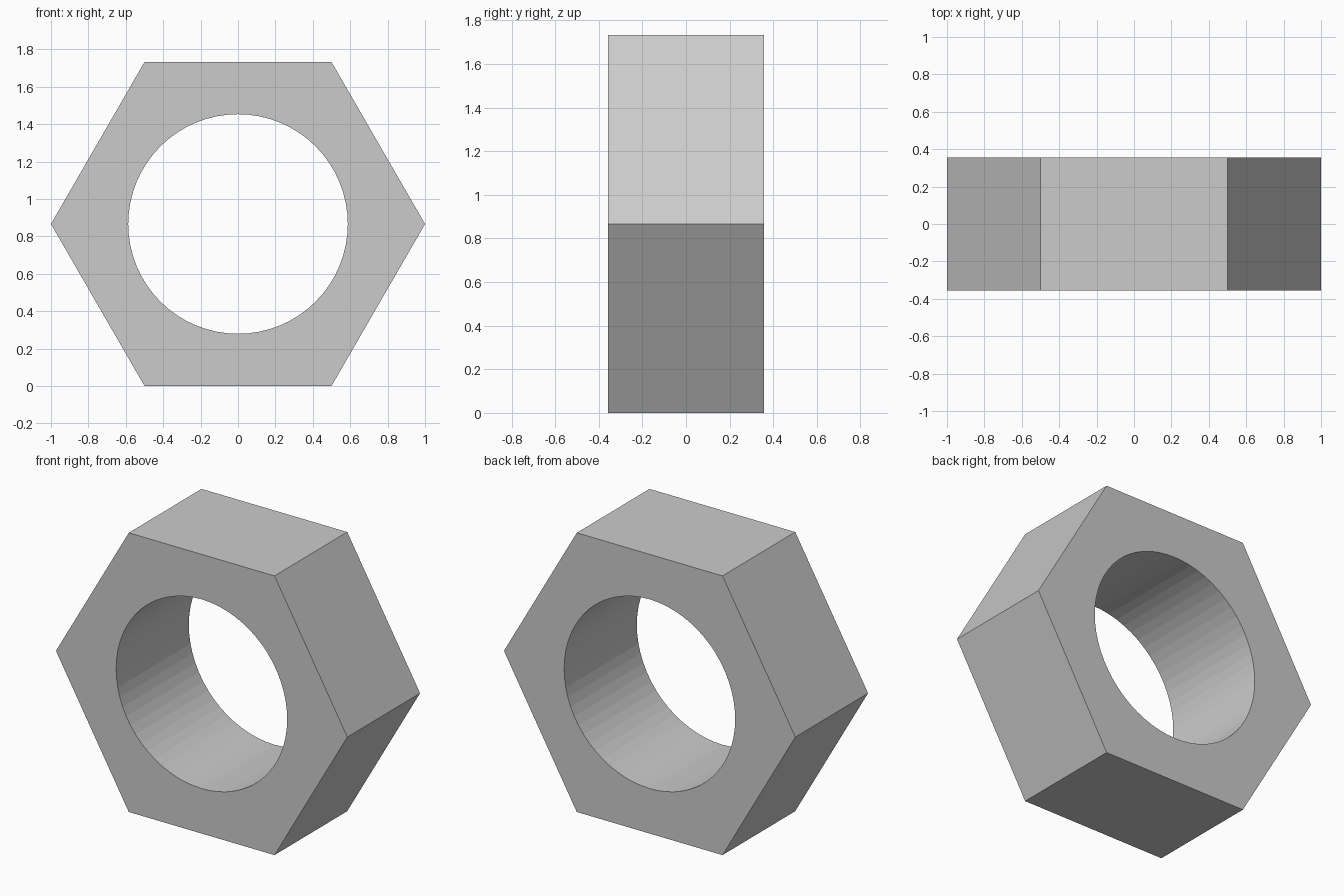
import bpy
from math import pi, sqrt

if "Cube" in bpy.data.objects:
    bpy.data.objects.remove(bpy.data.objects["Cube"])

CENTRE = (0, 0, sqrt(3) / 2)
THICKNESS = 0.713


def prism(name, sides, radius, depth, turn=0.0):
    """Prism lying along the y axis, centred on the nut."""
    bpy.ops.mesh.primitive_cylinder_add(
        vertices=sides, radius=radius, depth=depth,
        location=CENTRE, rotation=(pi / 2, turn, 0))
    obj = bpy.context.object
    obj.name = name
    bpy.ops.object.transform_apply(location=False, rotation=True, scale=True)
    return obj


# Hexagonal body with flats at top and bottom
nut = prism("hex_nut", 6, 1.0, THICKNESS, pi / 6)

# Round bore through the body
bore = prism("bore_cutter", 64, 0.587, THICKNESS * 2)
bore.hide_render = True

cut = nut.modifiers.new("bore", 'BOOLEAN')
cut.operation = 'DIFFERENCE'
cut.solver = 'EXACT'
cut.object = bore
bpy.context.view_layer.objects.active = nut
bpy.ops.object.modifier_apply(modifier=cut.name)
bpy.data.objects.remove(bore, do_unlink=True)
